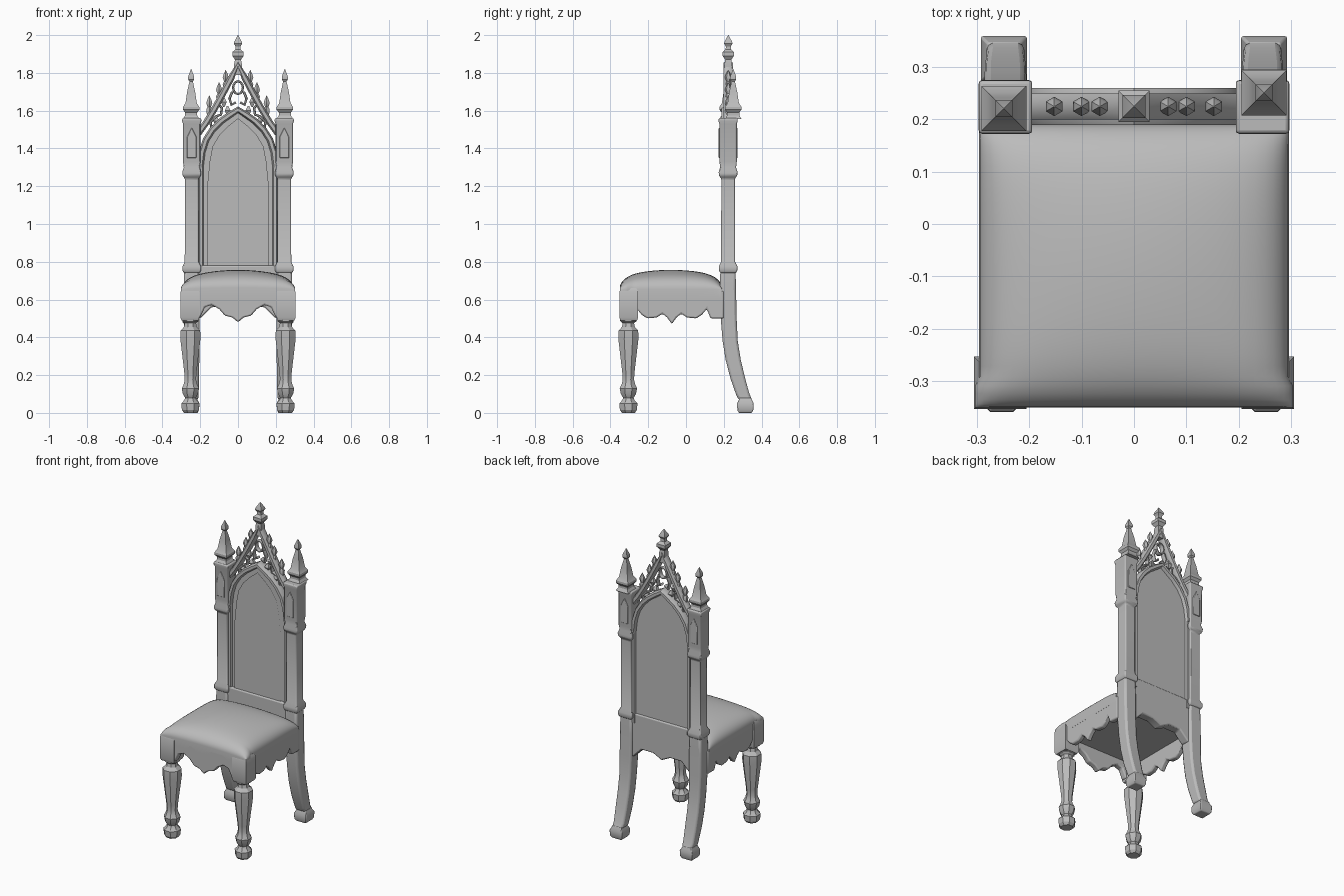
import bpy, bmesh, math
from mathutils import Vector

if "Cube" in bpy.data.objects:
    bpy.data.objects.remove(bpy.data.objects["Cube"])

grey = bpy.data.materials.new("stone_grey")
grey.use_nodes = True
grey.diffuse_color = (0.5, 0.5, 0.5, 1)
grey.node_tree.nodes["Principled BSDF"].inputs["Base Color"].default_value = (0.5, 0.5, 0.5, 1)


def finish(name, bm, bevel=0, angle=40):
    bmesh.ops.recalc_face_normals(bm, faces=bm.faces)
    mesh = bpy.data.meshes.new(name)
    bm.to_mesh(mesh)
    bm.free()
    mesh.materials.append(grey)
    ob = bpy.data.objects.new(name, mesh)
    bpy.context.collection.objects.link(ob)
    if bevel:
        mod = ob.modifiers.new("soft_edges", "BEVEL")
        mod.width, mod.segments, mod.limit_method = bevel, 2, "ANGLE"
    bpy.ops.object.select_all(action="DESELECT")
    ob.select_set(True)
    bpy.context.view_layer.objects.active = ob
    bpy.ops.object.shade_smooth_by_angle(angle=math.radians(angle))
    return ob


def column(name, x, rings, sides=4, bevel=0, angle=40):
    """Stack of regular rings (y, z, half_width), flat side to the front."""
    bm = bmesh.new()
    loops = []
    for y, z, r in rings:
        rad = max(r, 0.001) / math.cos(math.pi / sides)
        turn = [(k + 0.5) * math.tau / sides for k in range(sides)]
        loops.append([bm.verts.new((x + rad * math.cos(a), y + rad * math.sin(a), z)) for a in turn])
    for low, high in zip(loops, loops[1:]):
        for k in range(sides):
            n = (k + 1) % sides
            bm.faces.new((low[k], low[n], high[n], high[k]))
    bm.faces.new(loops[0])
    bm.faces.new(loops[-1])
    return finish(name, bm, bevel, angle)


def at(y, profile):
    return [(y, z, r) for z, r in profile]


def plate(name, outline, depth, place, bevel=0.008):
    """Flat outline (s, z) extruded; place maps (s, z, d) into space."""
    bm = bmesh.new()
    f = bm.faces.new([bm.verts.new(place(s, z, -depth / 2)) for s, z in outline])
    moved = bmesh.ops.extrude_face_region(bm, geom=[f])["geom"]
    shift = Vector(place(0, 0, depth)) - Vector(place(0, 0, 0))
    bmesh.ops.translate(bm, vec=shift, verts=[g for g in moved if isinstance(g, bmesh.types.BMVert)])
    return finish(name, bm, bevel)


def upright(y):
    return lambda s, z, d: (s, y + d, z)


def strip(name, path, width, depth, y, closed=False):
    """Moulding of rectangular section following a path in the xz plane."""
    bm = bmesh.new()
    n = len(path)
    rings = []
    for i, (x, z) in enumerate(path):
        a = path[(i - 1) % n] if closed else path[max(i - 1, 0)]
        b = path[(i + 1) % n] if closed else path[min(i + 1, n - 1)]
        t = Vector((b[0] - a[0], b[1] - a[1])).normalized() * width / 2
        rings.append([bm.verts.new((x - t.y * p, y + depth / 2 * q, z + t.x * p))
                      for p, q in ((-1, -.5), (-.5, -1), (.5, -1), (1, -.5), (1, .5), (.5, 1), (-.5, 1), (-1, .5))])
    for i in range(n if closed else n - 1):
        for k in range(8):
            m, j = (k + 1) % 8, (i + 1) % n
            bm.faces.new((rings[i][k], rings[i][m], rings[j][m], rings[j][k]))
    if not closed:
        bm.faces.new(rings[0])
        bm.faces.new(rings[-1])
    return finish(name, bm)


def mirrored(half):
    """Half outline starting on the centre line, completed on the other side."""
    return [(-s, z) for s, z in reversed(half) if s > 0] + half


# Upholstered seat: domed grid with closely rounded rim
N = 28
bm = bmesh.new()
top = []
for i in range(N + 1):
    u = math.sin(math.pi * (i / N - .5))
    row = []
    for j in range(N + 1):
        v = math.sin(math.pi * (j / N - .5))
        rim = math.sqrt(max(0, (1 - u ** 8) * (1 - v ** 6)))
        z = .655 + .06 * rim + .042 * (1 - u * u) * (1 - v * v * .8)
        x = u * (.295 + (.008 if v < -.8 else 0))
        row.append(bm.verts.new((x, -.08 + .27 * v, z)))
    top.append(row)
for i in range(N):
    for j in range(N):
        bm.faces.new((top[i][j], top[i + 1][j], top[i + 1][j + 1], top[i][j + 1]))
edge = [e for e in bm.edges if e.is_boundary]
skirt = [g for g in bmesh.ops.extrude_edge_only(bm, edges=edge)["geom"] if isinstance(g, bmesh.types.BMVert)]
for vert in skirt:
    vert.co.z = .61
bmesh.ops.contextual_create(bm, geom=[e for e in bm.edges if e.is_boundary])
finish("seat_cushion", bm, angle=60)

# Scalloped aprons round the seat
front_edge = [(0, .48), (.03, .505), (.07, .515), (.1, .55), (.14, .572), (.175, .56),
              (.2, .505), (.3, .5), (.302, .645)]
side_edge = [(0, .47), (.025, .505), (.05, .525), (.08, .505), (.13, .5), (.16, .52),
             (.185, .55), (.205, .5), (.275, .5), (.275, .645)]
back_edge = [(0, .53), (.06, .56), (.14, .56), (.2, .5), (.22, .5), (.22, .78)]
plate("front_apron", mirrored(front_edge), .04, upright(-.33))
for name, sx in (("right", -1), ("left", 1)):
    plate(name + "_apron", mirrored(side_edge), .035,
          lambda s, z, d: (sx * .277 + d, -.075 + s, z))
plate("back_apron", mirrored(back_edge), .06, upright(.22))

# Leg, post and pinnacle profiles (height, half width)
front_leg = [(0, .034), (.015, .045), (.05, .048), (.068, .032), (.08, .028), (.1, .04), (.13, .046),
             (.15, .036), (.175, .03), (.21, .032), (.39, .053), (.435, .052), (.455, .034),
             (.475, .03), (.485, .042), (.51, .044)]
back_leg = [(.314, .07, .036), (.3, .1, .036), (.275, .18, .039), (.25, .28, .04), (.234, .38, .04),
            (.226, .5, .042), (.222, .65, .043), (.222, .76, .04)]
back_foot = [(0, .034), (.015, .042), (.05, .044), (.07, .034), (.08, .032)]
post = [(.74, .042), (.755, .049), (.775, .049), (.8, .037), (1.24, .036), (1.255, .048), (1.275, .05),
        (1.3, .042), (1.33, .046), (1.53, .046), (1.545, .051), (1.56, .05)]
pinnacle = [(1.555, .044), (1.575, .032), (1.59, .032), (1.605, .043), (1.62, .043), (1.64, .03),
            (1.7, .021), (1.755, .009), (1.765, .016), (1.78, .016), (1.82, .001)]

# Legs, feet, corner blocks, posts and pinnacles on both sides
for name, sx in (("right", -1), ("left", 1)):
    column(name + "_front_leg", sx * .252, at(-.305, front_leg), sides=8, angle=25)
    column(name + "_front_corner", sx * .255, at(-.303, [(.49, .044), (.505, .05), (.64, .05), (.66, .04)]))
    column(name + "_back_leg", sx * .245, back_leg, bevel=.012)
    column(name + "_back_foot", sx * .248, at(.314, back_foot), bevel=.004)
    column(name + "_back_post", sx * .245, at(.223, post), bevel=.006, angle=30)
    column(name + "_pinnacle", sx * .248, at(.235 + sx * .015, pinnacle), angle=25)
    # Recessed-look raised panel on the upper post faces
    for face, y in (("front", .177), ("back", .269)):
        plate(f"{name}_post_{face}_panel",
              [(sx * .245 + a, z) for a, z in ((-.025, 1.35), (.025, 1.35), (.025, 1.46), (0, 1.51), (-.025, 1.46))],
              .008, upright(y), bevel=.003)

# Pointed arch path shared by back panel and its moulding
arch = [(0, 1.605), (.04, 1.58), (.09, 1.545), (.135, 1.5), (.17, 1.445), (.19, 1.38)]
plate("back_panel", mirrored(arch + [(.21, 1.34), (.21, .6)]), .036, upright(.224))
strip("arch_moulding", mirrored(arch + [(.2, 1.3)]), .034, .07, .224)

# Padded face of the back: inner arch outline bulging forward
inner = mirrored([(0, 1.56), (.05, 1.52), (.1, 1.47), (.135, 1.41), (.15, 1.33), (.163, 1.2), (.163, .7)])
bm = bmesh.new()
cap = bm.faces.new([bm.verts.new((x, .208, z)) for x, z in inner])
for thick, push in ((.012, .006), (.025, .004)):
    bmesh.ops.inset_region(bm, faces=[cap], thickness=thick)
    bmesh.ops.translate(bm, vec=(0, -push, 0), verts=cap.verts)
finish("back_padding", bm, angle=60)

# Side mouldings between padding and posts
for name, sx in (("right", -1), ("left", 1)):
    strip(name + "_panel_moulding", [(sx * .196, .72), (sx * .196, 1.36)], .03, .06, .224)

# Open gable with finial
gable = [(0, 1.845), (.035, 1.775), (.08, 1.69), (.13, 1.6), (.17, 1.535), (.21, 1.48)]
strip("gable", mirrored(gable), .034, .05, .224)
finial = [(1.79, .02), (1.85, .02), (1.87, .016), (1.89, .03), (1.91, .03), (1.925, .014),
          (1.94, .013), (1.955, .022), (1.965, .02), (2.0, .001)]
column("finial", 0, at(.224, finial), angle=25)

# Tracery lobes and cusps inside the gable
ring = [(.026 * math.cos(a), 1.722 + .034 * math.sin(a)) for a in (k * math.tau / 12 for k in range(12))]
strip("tracery_ring", ring, .012, .03, .224, closed=True)
for name, sx in (("right", -1), ("left", 1)):
    lobe = [(sx * x, z) for x, z in ((.03, 1.7), (.045, 1.665), (.035, 1.63), (.012, 1.645))]
    strip(name + "_tracery_lobe", lobe, .014, .03, .224)
    outer = [(sx * x, z) for x, z in ((.105, 1.635), (.085, 1.615), (.09, 1.58), (.115, 1.57), (.145, 1.54), (.14, 1.5))]
    strip(name + "_tracery_scroll", outer, .014, .03, .224)
    for k, (x, z) in enumerate(((.055, 1.6), (.075, 1.645), (.115, 1.545))):
        column(f"{name}_cusp_{k}", sx * x, at(.224, [(z - .025, .004), (z, .015), (z + .025, .004)]))

    # Leafy crockets climbing the outside of the gable
    for k, (x, z) in enumerate(((.065, 1.76), (.1, 1.695), (.152, 1.625))):
        leaf = [(z - .05, .012), (z - .02, .016), (z - .005, .009), (z + .015, .016), (z + .03, .012), (z + .055, .001)]
        column(f"{name}_crocket_{k}", sx * x, at(.224, leaf), sides=6)
